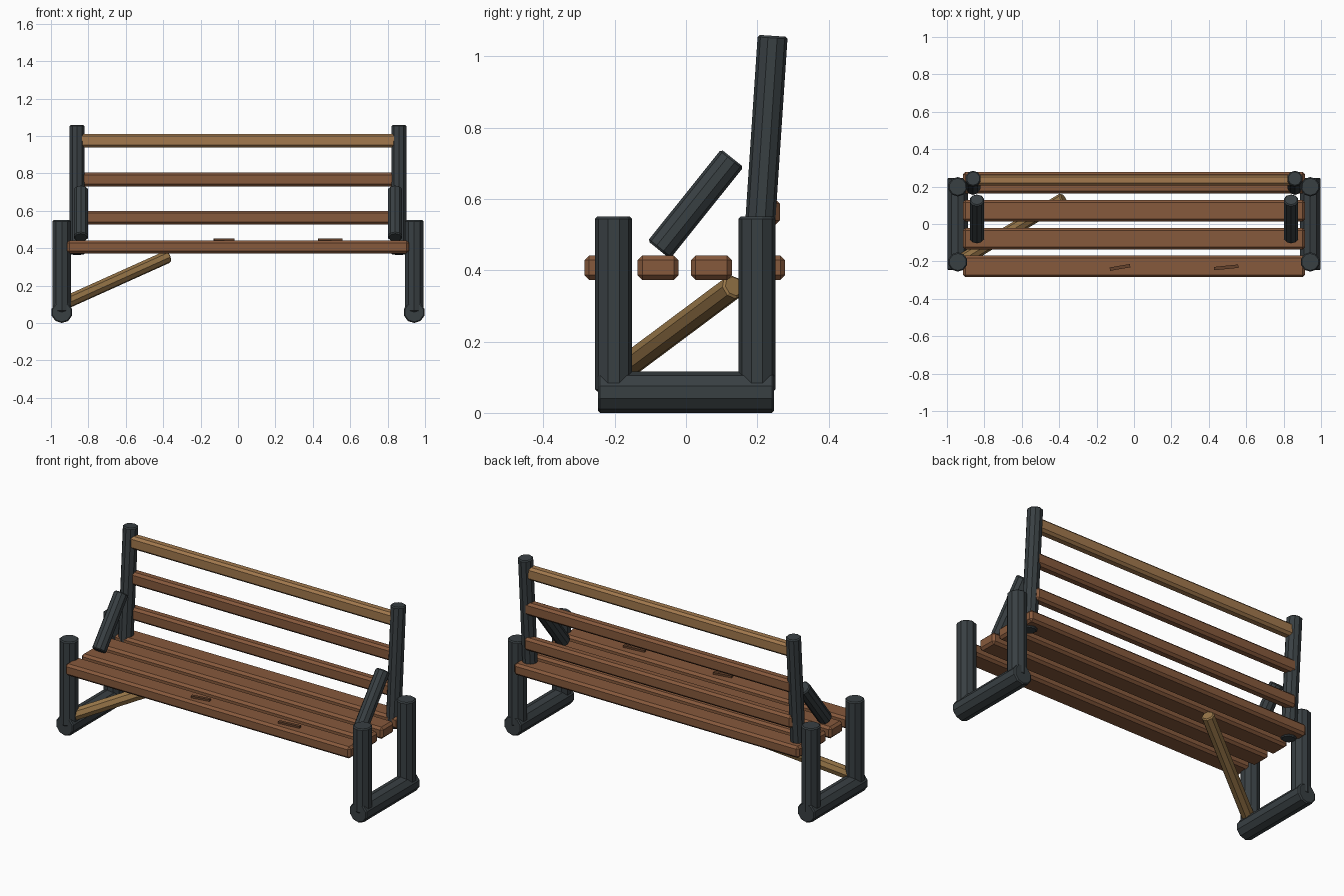
import bpy
from mathutils import Vector

if "Cube" in bpy.data.objects:
    bpy.data.objects.remove(bpy.data.objects["Cube"])


def material(name, rgb):
    m = bpy.data.materials.new(name)
    m.diffuse_color = (*rgb, 1)
    m.use_nodes = True
    m.node_tree.nodes["Principled BSDF"].inputs["Base Color"].default_value = m.diffuse_color
    return m


METAL = material("dark_metal", (0.04, 0.05, 0.055))
WOOD = material("brown_wood", (0.24, 0.10, 0.045))
PALE = material("pale_wood", (0.36, 0.19, 0.075))
BRACE = material("brace_wood", (0.31, 0.18, 0.065))
DARK = material("dark_scratch", (0.13, 0.055, 0.025))


def finish(obj, name, mat, bevel):
    obj.name = name
    obj.data.materials.append(mat)
    bpy.ops.object.transform_apply(location=False, rotation=False, scale=True)
    if bevel:
        mod = obj.modifiers.new("edge_bevel", 'BEVEL')
        mod.width, mod.segments = bevel, 1
        mod.limit_method, mod.angle_limit = 'ANGLE', 0.9
    return obj


def rod(name, a, b, radius, mat, sides=10, bevel=0.006):
    a, b = Vector(a), Vector(b)
    d = b - a
    bpy.ops.mesh.primitive_cylinder_add(
        vertices=sides, radius=radius, depth=d.length, location=(a + b) / 2,
        rotation=d.to_track_quat('Z', 'Y').to_euler())
    return finish(bpy.context.object, name, mat, bevel)


def plank(name, centre, size, mat, bevel=0.013, turn=0):
    bpy.ops.mesh.primitive_cube_add(size=1, location=centre, rotation=(0, 0, turn))
    bpy.context.object.scale = size
    return finish(bpy.context.object, name, mat, bevel)


# End frames, mirrored left and right
for side, s in (("left", -1), ("right", 1)):
    x = s * 0.942
    rod(f"{side}_foot_bar", (x, -0.247, 0.058), (x, 0.247, 0.058), 0.058, METAL)
    rod(f"{side}_front_leg", (x, -0.203, 0.06), (x, -0.203, 0.55), 0.052, METAL)
    rod(f"{side}_rear_leg", (x, 0.199, 0.06), (x, 0.199, 0.55), 0.052, METAL)
    rod(f"{side}_back_post", (s * 0.86, 0.197, 0.367), (s * 0.86, 0.243, 1.057), 0.042, METAL)
    rod(f"{side}_arm_strut", (s * 0.84, -0.076, 0.457), (s * 0.84, 0.13, 0.714), 0.04, METAL)

# Seat slats
for i in range(4):
    plank(f"seat_slat_{i + 1}", (0, -0.227 + 0.149 * i, 0.407), (1.83, 0.115, 0.068), WOOD)

# Backrest rails, the top one paler
for i, (z, mat) in enumerate(((0.563, WOOD), (0.768, WOOD), (0.975, PALE))):
    plank(f"back_rail_{i + 1}", (0, 0.235, z), (1.72, 0.056, 0.074), mat)

# Loose diagonal brace under the left side
rod("diagonal_brace", (-0.93, -0.2, 0.105), (-0.375, 0.135, 0.355), 0.035, BRACE, 8)

# Scratches on the front slat
plank("scratch_1", (-0.075, -0.232, 0.444), (0.11, 0.018, 0.016), DARK, 0, 0.17)
plank("scratch_2", (0.493, -0.232, 0.444), (0.13, 0.018, 0.016), DARK, 0, 0.1)
